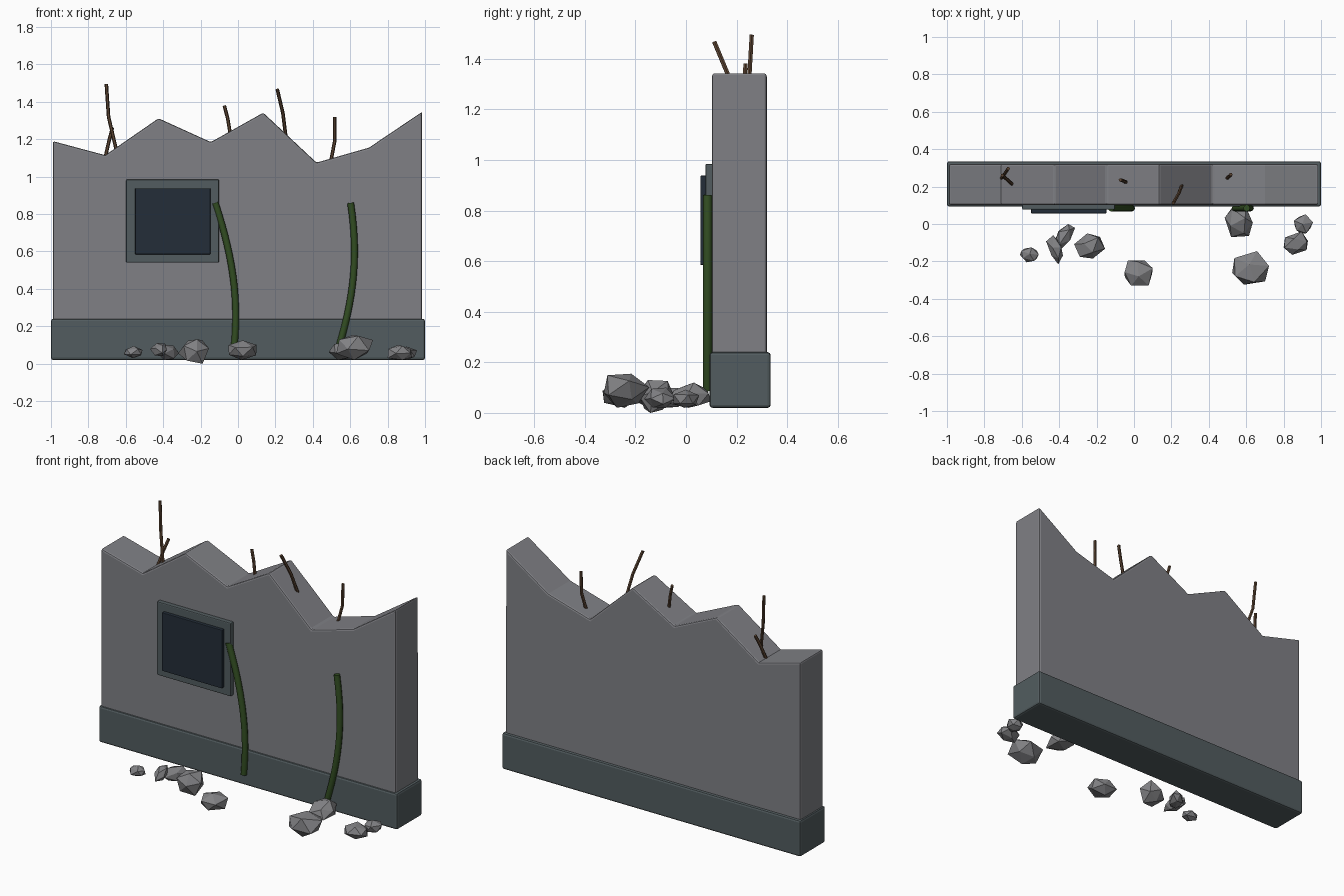
import bpy, bmesh, math, random
from mathutils import Vector, Matrix

if "Cube" in bpy.data.objects:
    bpy.data.objects.remove(bpy.data.objects["Cube"])

random.seed(7)


def material(name, rgb):
    m = bpy.data.materials.new(name)
    m.diffuse_color = (*rgb, 1)
    m.use_nodes = True
    m.node_tree.nodes["Principled BSDF"].inputs["Base Color"].default_value = m.diffuse_color
    return m


CONCRETE = material("concrete grey", (0.215, 0.217, 0.235))
SLATE = material("slate trim", (0.085, 0.108, 0.115))
DARK = material("dark opening", (0.017, 0.027, 0.040))
VINE = material("vine green", (0.032, 0.075, 0.016))
RUST = material("rusty brown", (0.105, 0.058, 0.032))
RUBBLE = material("rubble grey", (0.225, 0.225, 0.235))


def add_object(name, bm, mat, bevel=0):
    bmesh.ops.recalc_face_normals(bm, faces=bm.faces)
    mesh = bpy.data.meshes.new(name)
    bm.to_mesh(mesh)
    bm.free()
    mesh.materials.append(mat)
    ob = bpy.data.objects.new(name, mesh)
    bpy.context.collection.objects.link(ob)
    if bevel:
        mod = ob.modifiers.new("bevel", 'BEVEL')
        mod.width = bevel
        mod.segments = 2
        mod.limit_method = 'ANGLE'
        mod.angle_limit = math.radians(50)
    return ob


def box(name, lo, hi, mat, bevel):
    bm = bmesh.new()
    bmesh.ops.create_cube(bm, size=1)
    lo, hi = Vector(lo), Vector(hi)
    for v in bm.verts:
        v.co = [lo[i] + (v.co[i] + 0.5) * (hi[i] - lo[i]) for i in range(3)]
    return add_object(name, bm, mat, bevel)


def tube(name, points, radius, sides, mat, smooth_steps=0):
    """Sweep a ring along a path; optionally resample a 4-point Bezier."""
    pts = [Vector(p) for p in points]
    if smooth_steps:
        a, b, c, d = pts
        ts = [i / smooth_steps for i in range(smooth_steps + 1)]
        pts = [a * (1-t)**3 + b * 3*t*(1-t)**2 + c * 3*t*t*(1-t) + d * t**3 for t in ts]
    bm = bmesh.new()
    rings = []
    for i, p in enumerate(pts):
        tan = (pts[min(i + 1, len(pts) - 1)] - pts[max(i - 1, 0)]).normalized()
        u = tan.cross(Vector((0, 1, 0))).normalized()
        w = tan.cross(u)
        angles = [2 * math.pi * k / sides for k in range(sides)]
        rings.append([bm.verts.new(p + radius * (u * math.cos(t) + w * math.sin(t)))
                      for t in angles])
    for r, s in zip(rings, rings[1:]):
        for k in range(sides):
            n = (k + 1) % sides
            bm.faces.new((r[k], r[n], s[n], s[k]))
    bm.faces.new(rings[0])
    bm.faces.new(rings[-1])
    return add_object(name, bm, mat)


def rock(name, lo, hi, yaw, stretch):
    """Jittered low-poly stone fitted to a bounding box."""
    bm = bmesh.new()
    bmesh.ops.create_icosphere(bm, subdivisions=1, radius=1)
    spin = Matrix.Rotation(random.uniform(0, 6), 3, 'X') @ Matrix.Rotation(random.uniform(0, 6), 3, 'Z')
    turn = Matrix.Rotation(math.radians(yaw), 3, 'Z')
    for v in bm.verts:
        p = spin @ (v.co * random.uniform(0.8, 1.15))
        p.x *= stretch
        v.co = turn @ p
    for i in range(3):
        vals = [v.co[i] for v in bm.verts]
        low, span = min(vals), max(vals) - min(vals)
        for v in bm.verts:
            v.co[i] = lo[i] + (v.co[i] - low) / span * (hi[i] - lo[i])
    return add_object(name, bm, RUBBLE)


# Broken wall: jagged silhouette extruded in depth
top = [(-0.99, 1.19), (-0.71, 1.115), (-0.425, 1.312), (-0.145, 1.185),
       (0.135, 1.342), (0.42, 1.075), (0.70, 1.155), (0.985, 1.347)]
outline = [(-0.99, 0.1)] + top + [(0.985, 0.1)]
bm = bmesh.new()
face = bm.faces.new([bm.verts.new((x, 0.102, z)) for x, z in outline])
ext = bmesh.ops.extrude_face_region(bm, geom=[face])
bmesh.ops.translate(bm, vec=(0, 0.218, 0),
                    verts=[g for g in ext["geom"] if isinstance(g, bmesh.types.BMVert)])
add_object("broken_wall", bm, CONCRETE, 0.01)

# Plinth and window
box("plinth", (-1, 0.093, 0.02), (1, 0.335, 0.24), SLATE, 0.012)
box("window_frame", (-0.598, 0.077, 0.54), (-0.102, 0.13, 0.985), SLATE, 0.006)
box("window_panel", (-0.55, 0.057, 0.585), (-0.148, 0.11, 0.938), DARK, 0.003)

# Vines hanging on the front
vines = [[(-0.122, 0.085, 0.86), (-0.03, 0.085, 0.58), (0.005, 0.085, 0.36), (-0.02, 0.085, 0.09)],
         [(0.602, 0.085, 0.86), (0.645, 0.085, 0.58), (0.62, 0.085, 0.36), (0.54, 0.085, 0.09)]]
for i, pts in enumerate(vines):
    vine = tube(f"vine_{i + 1}", pts, 0.018, 8, VINE, 14)
    vine.data.shade_smooth()
    vine.data.set_sharp_from_angle(angle=math.radians(50))

# Bent reinforcing rods sticking out of the top
rods = [[(-0.65, 0.212, 1.14), (-0.692, 0.25, 1.32), (-0.704, 0.26, 1.495)],
        [(-0.708, 0.245, 1.11), (-0.69, 0.27, 1.19), (-0.672, 0.297, 1.26)],
        [(-0.04, 0.222, 1.22), (-0.055, 0.23, 1.31), (-0.073, 0.236, 1.38)],
        [(0.255, 0.205, 1.22), (0.24, 0.165, 1.34), (0.21, 0.112, 1.467)],
        [(0.498, 0.245, 1.09), (0.517, 0.262, 1.19), (0.517, 0.265, 1.318)]]
for i, pts in enumerate(rods):
    tube(f"rod_{i + 1}", pts, 0.0095, 6, RUST)

# Rubble at the foot: low corner, high corner, yaw, stretch
stones = [((-0.61, -0.205, 0.03), (-0.51, -0.125, 0.095), -15, 1.3),
          ((-0.47, -0.215, 0.04), (-0.38, -0.06, 0.11), 110, 1.7),
          ((-0.43, -0.14, 0.02), (-0.315, 0.0, 0.10), 52, 1.9),
          ((-0.32, -0.185, 0.0), (-0.155, -0.05, 0.13), 15, 1.3),
          ((-0.05, -0.33, 0.02), (0.10, -0.195, 0.125), 10, 1.2),
          ((0.485, -0.07, 0.02), (0.635, 0.10, 0.12), 110, 1.2),
          ((0.525, -0.325, 0.02), (0.722, -0.145, 0.155), 20, 1.2),
          ((0.80, -0.165, 0.02), (0.93, -0.04, 0.10), 20, 1.2),
          ((0.855, -0.05, 0.02), (0.957, 0.052, 0.092), 40, 1.2)]
for i, (lo, hi, yaw, stretch) in enumerate(stones):
    rock(f"rubble_{i + 1}", lo, hi, yaw, stretch)
